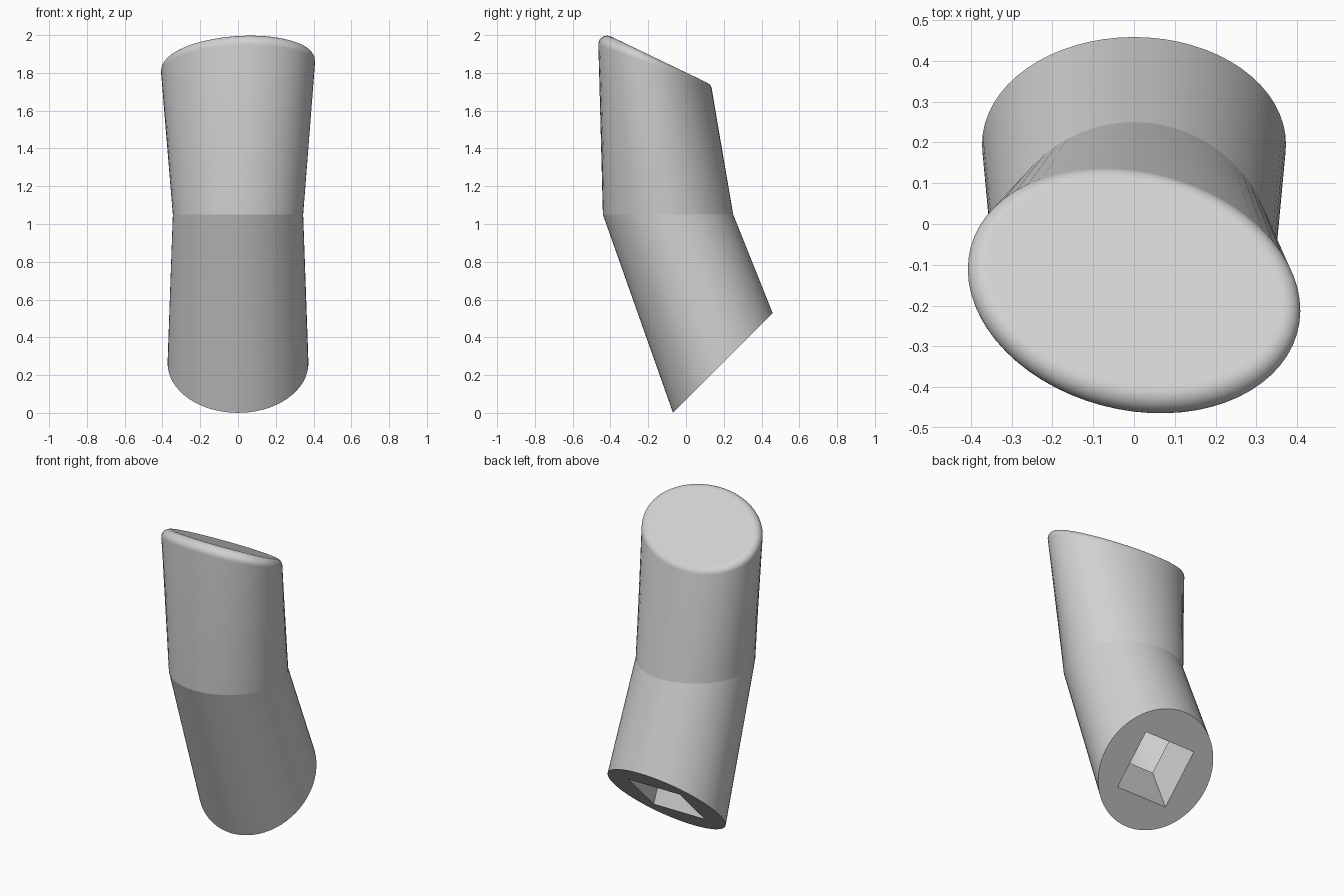
import bpy
import bmesh
from math import cos, sin, tan, pi
from mathutils import Vector

SEG = 64
FILLET = 0.047
FILLET_STEPS = 10

cube = bpy.data.objects.get("Cube")
if cube:
    bpy.data.objects.remove(cube)

angles = [2 * pi * i / SEG for i in range(SEG)]


def ring(center, u, v, square=False, skew=0.0):
    """Closed loop of points around center: an ellipse, or a square."""
    points = []
    for t in angles:
        c, s = cos(t), sin(t + skew)
        k = max(abs(c), abs(s)) if square else 1
        points.append(Vector(center) + (Vector(u) * c + Vector(v) * s) / k)
    return points


# Slanted base with its square socket
x_axis = Vector((1, 0, 0))
slope = Vector((0, 1, 1)).normalized()
base_center = Vector((0, 0.195, 0.264))
socket_depth = Vector((0, -0.115, 0.28))
socket_end = ring(base_center + socket_depth, x_axis * 0.18, slope * 0.18, True)
socket_rim = ring(base_center, x_axis * 0.18, slope * 0.18, True)
base = ring(base_center, x_axis * 0.373, slope * 0.373)

# Bend in the middle
bend = ring((0, -0.095, 1.05), x_axis * 0.345, (0, 0.345, 0))

# Tilted, slightly turned oval end
top = ring((0, -0.167, 1.882), x_axis * 0.412, (0, 0.3, -0.144), skew=-0.18)
cap_normal = Vector((0, 0.48, 1)).normalized()

# Rounded edge of the oval end
fillet_rings = [[] for _ in range(FILLET_STEPS + 1)]
for i, corner in enumerate(top):
    down = (bend[i] - corner).normalized()
    tangent = top[(i + 1) % SEG] - top[i - 1]
    inward = cap_normal.cross(tangent).normalized()
    half = down.angle(inward) / 2
    offset = FILLET / tan(half)
    center = corner + (down + inward).normalized() * (FILLET / sin(half))
    start = (corner + down * offset - center).normalized()
    end = (corner + inward * offset - center).normalized()
    for k, loop in enumerate(fillet_rings):
        loop.append(center + start.slerp(end, k / FILLET_STEPS) * FILLET)

# Loft all rings into one skin
loops = [socket_end, socket_rim, base, bend] + fillet_rings
bm = bmesh.new()
verts = [[bm.verts.new(p) for p in loop] for loop in loops]
for lower, upper in zip(verts, verts[1:]):
    for i in range(SEG):
        j = (i + 1) % SEG
        bm.faces.new((lower[i], lower[j], upper[j], upper[i]))
bm.faces.new(verts[-1])
for face in bm.faces:
    face.smooth = True

# Keep the rims, the bend and the socket corners crisp
for loop in (verts[1], verts[2], verts[3], verts[-1]):
    for i in range(SEG):
        bm.edges.get((loop[i - 1], loop[i])).smooth = False
for i in range(SEG // 8, SEG, SEG // 4):
    bm.edges.get((verts[0][i], verts[1][i])).smooth = False

mesh = bpy.data.meshes.new("handle")
bm.to_mesh(mesh)
bm.free()
handle = bpy.data.objects.new("handle", mesh)
bpy.context.collection.objects.link(handle)

# Plain grey finish
grey = bpy.data.materials.new("light grey")
grey.use_nodes = True
colour = (0.64, 0.64, 0.64, 1)
grey.diffuse_color = colour
grey.node_tree.nodes["Principled BSDF"].inputs["Base Color"].default_value = colour
mesh.materials.append(grey)
